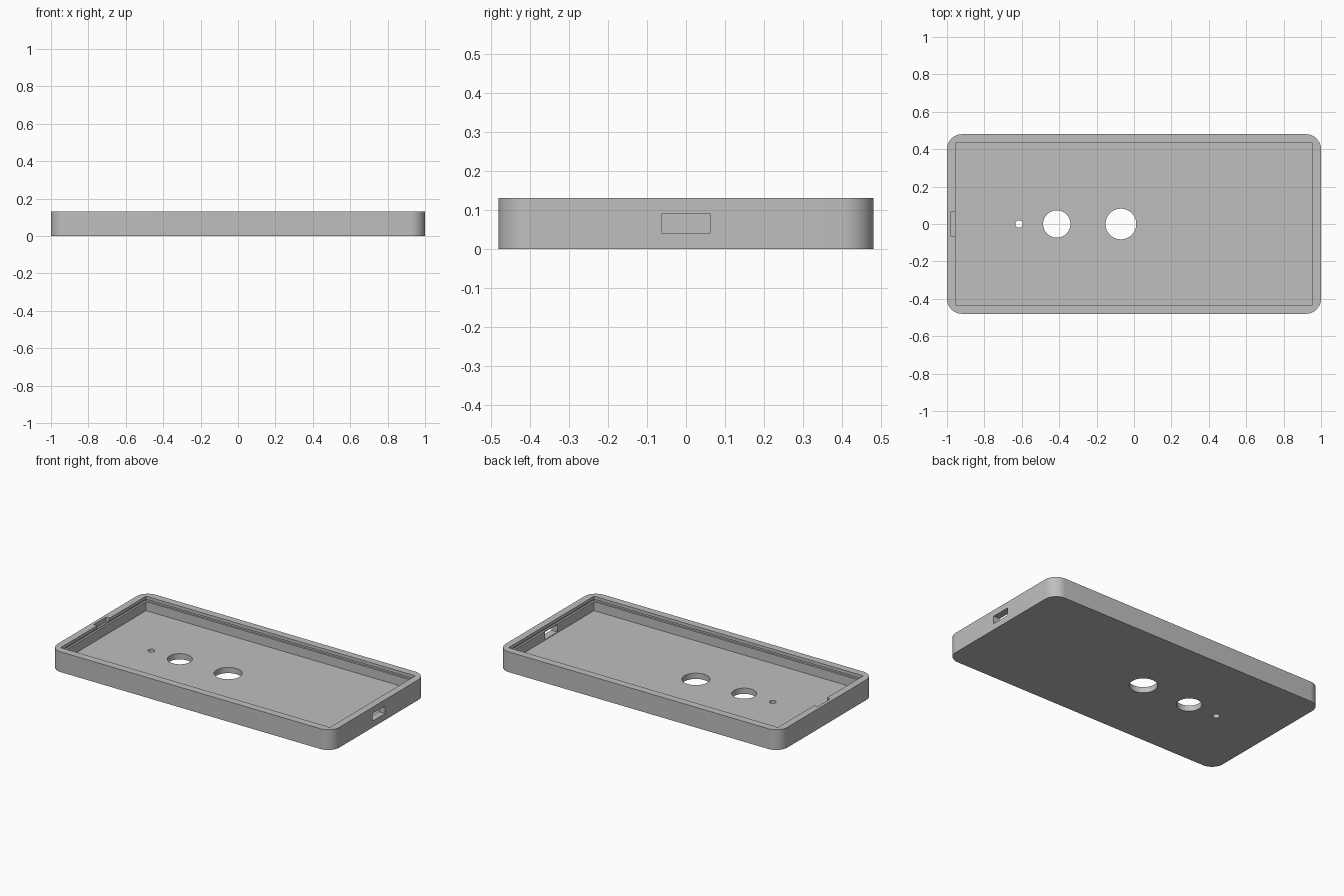
import bpy, bmesh, math

if "Cube" in bpy.data.objects:
    bpy.data.objects.remove(bpy.data.objects["Cube"])

L, W, H = 1.0, 0.48, 0.13         # half length, half width, height
IL, IW, FLOOR = 0.955, 0.432, 0.037  # inner half sizes and floor height
R = 0.08                          # outer corner radius

grey = bpy.data.materials.new("light grey")
grey.diffuse_color = (0.52, 0.52, 0.52, 1)
grey.use_nodes = True
grey.node_tree.nodes["Principled BSDF"].inputs["Base Color"].default_value = grey.diffuse_color


def prism(name, points, z0, z1):
    """Solid made by extruding a closed outline from z0 to z1."""
    bm = bmesh.new()
    face = bm.faces.new([bm.verts.new((x, y, z0)) for x, y in points])
    top = bmesh.ops.extrude_face_region(bm, geom=[face])["geom"]
    for v in top:
        if isinstance(v, bmesh.types.BMVert):
            v.co.z = z1
    bmesh.ops.recalc_face_normals(bm, faces=bm.faces[:])
    mesh = bpy.data.meshes.new(name)
    bm.to_mesh(mesh)
    bm.free()
    mesh.materials.append(grey)
    ob = bpy.data.objects.new(name, mesh)
    bpy.context.collection.objects.link(ob)
    return ob


def box(name, x0, x1, y0, y1, z0, z1):
    return prism(name, [(x0, y0), (x1, y0), (x1, y1), (x0, y1)], z0, z1)


def cylinder(name, x, r, n=64):
    pts = [(x + r * math.cos(2 * math.pi * i / n), r * math.sin(2 * math.pi * i / n))
           for i in range(n)]
    return prism(name, pts, -0.1, 0.085)


# Outer body with rounded corners
outline = []
for q, (sx, sy) in enumerate([(1, 1), (-1, 1), (-1, -1), (1, -1)]):
    for i in range(13):
        a = math.pi / 2 * (q + i / 12)
        outline.append((sx * (L - R) + R * math.cos(a), sy * (W - R) + R * math.sin(a)))
tray = prism("tray", outline, 0, H)

G = 0.012  # snap groove depth
cutters = [
    # Main cavity and the snap groove around its wall
    box("cavity_cutter", -IL, IL, -IW, IW, FLOOR, 0.3),
    box("groove_cutter", -IL - G, IL + G, -IW - G, IW + G, 0.095, 0.11),
    # Cable port in the right wall
    box("port_cutter", 0.9, 1.1, -0.063, 0.063, 0.041, 0.09),
    # Pry notch in the left rim
    box("notch_cutter", -0.98, -0.9, -0.063, 0.063, 0.1, 0.3),
    # Round floor openings
    cylinder("small_hole_cutter", -0.615, 0.02, 32),
    cylinder("middle_hole_cutter", -0.413, 0.073),
    cylinder("large_hole_cutter", -0.07, 0.082),
]
for cutter in cutters:
    mod = tray.modifiers.new(cutter.name, 'BOOLEAN')
    mod.operation = 'DIFFERENCE'
    mod.solver = 'EXACT'
    mod.object = cutter

# Bake the cuts and drop the cutters
bpy.context.view_layer.update()
graph = bpy.context.evaluated_depsgraph_get()
baked = bpy.data.meshes.new_from_object(tray.evaluated_get(graph))
tray.modifiers.clear()
tray.data = baked
for cutter in cutters:
    bpy.data.objects.remove(cutter, do_unlink=True)

# Smooth the round corners and holes, keep the edges sharp
bpy.context.view_layer.objects.active = tray
tray.select_set(True)
bpy.ops.object.shade_smooth_by_angle(angle=math.radians(30))
